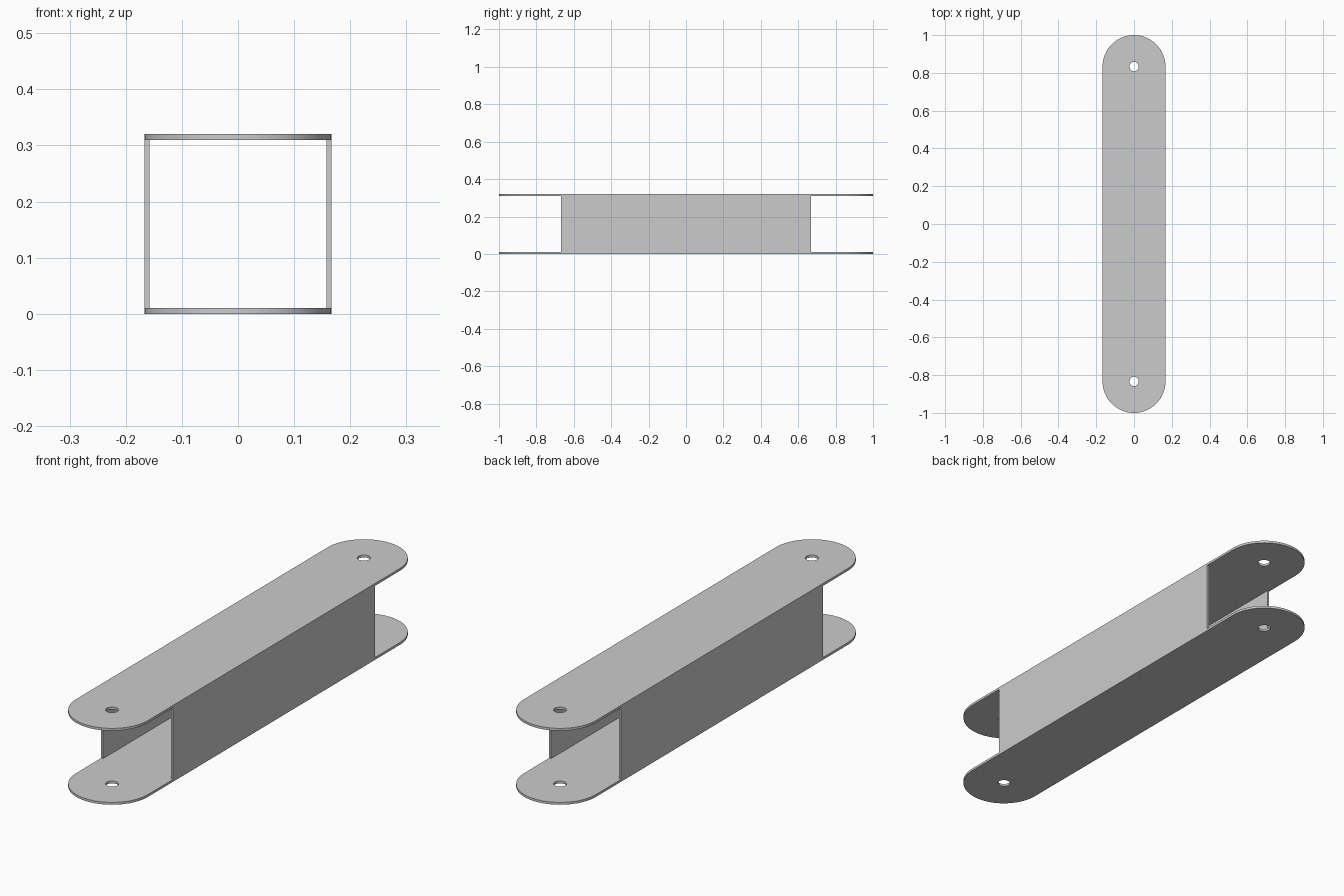
import bpy, bmesh
from math import sin, cos, pi, radians

if "Cube" in bpy.data.objects:
    bpy.data.objects.remove(bpy.data.objects["Cube"])

R = 0.1667        # plate end radius / half width
PIN_Y = 0.8333    # hole centre
HOLE_R = 0.025
PLATE_T = 0.01
WALL_T = 0.009
WALL_HALF = 0.667
HEIGHT = 0.32


def arc(cy, r, start, sweep, n):
    return [(r * cos(start + sweep * i / n), cy + r * sin(start + sweep * i / n))
            for i in range(n + 1)]


def finish(bm, name):
    bmesh.ops.recalc_face_normals(bm, faces=bm.faces)
    mesh = bpy.data.meshes.new(name)
    bm.to_mesh(mesh)
    bm.free()
    ob = bpy.data.objects.new(name, mesh)
    bpy.context.collection.objects.link(ob)
    return ob


def plate(name, z):
    """Rounded-end strip with a pin hole at each end."""
    bm = bmesh.new()
    loops = [arc(PIN_Y, R, 0, pi, 32) + arc(-PIN_Y, R, pi, pi, 32)]
    loops += [arc(s * PIN_Y, HOLE_R, 0, 2 * pi, 32)[:-1] for s in (1, -1)]
    edges = []
    for loop in loops:
        vs = [bm.verts.new((x, y, z)) for x, y in loop]
        edges += [bm.edges.new((vs[i - 1], vs[i])) for i in range(len(vs))]
    bmesh.ops.triangle_fill(bm, edges=edges, use_beauty=True, normal=(0, 0, 1))
    ext = bmesh.ops.extrude_face_region(bm, geom=bm.faces[:])
    top = [g for g in ext["geom"] if isinstance(g, bmesh.types.BMVert)]
    bmesh.ops.translate(bm, verts=top, vec=(0, 0, PLATE_T))
    ob = finish(bm, name)
    bpy.ops.object.select_all(action='DESELECT')
    ob.select_set(True)
    bpy.context.view_layer.objects.active = ob
    bpy.ops.object.shade_smooth_by_angle(angle=radians(30))


def wall(name, side):
    """Flat side web between the two plates."""
    bm = bmesh.new()
    bmesh.ops.create_cube(bm, size=1)
    bmesh.ops.scale(bm, verts=bm.verts,
                    vec=(WALL_T, 2 * WALL_HALF, HEIGHT - 2 * PLATE_T))
    bmesh.ops.translate(bm, verts=bm.verts,
                        vec=(side * (R - WALL_T / 2), 0, HEIGHT / 2))
    finish(bm, name)


# Top and bottom plates
plate("bottom_plate", 0)
plate("top_plate", HEIGHT - PLATE_T)

# Side walls
wall("left_wall", -1)
wall("right_wall", 1)
